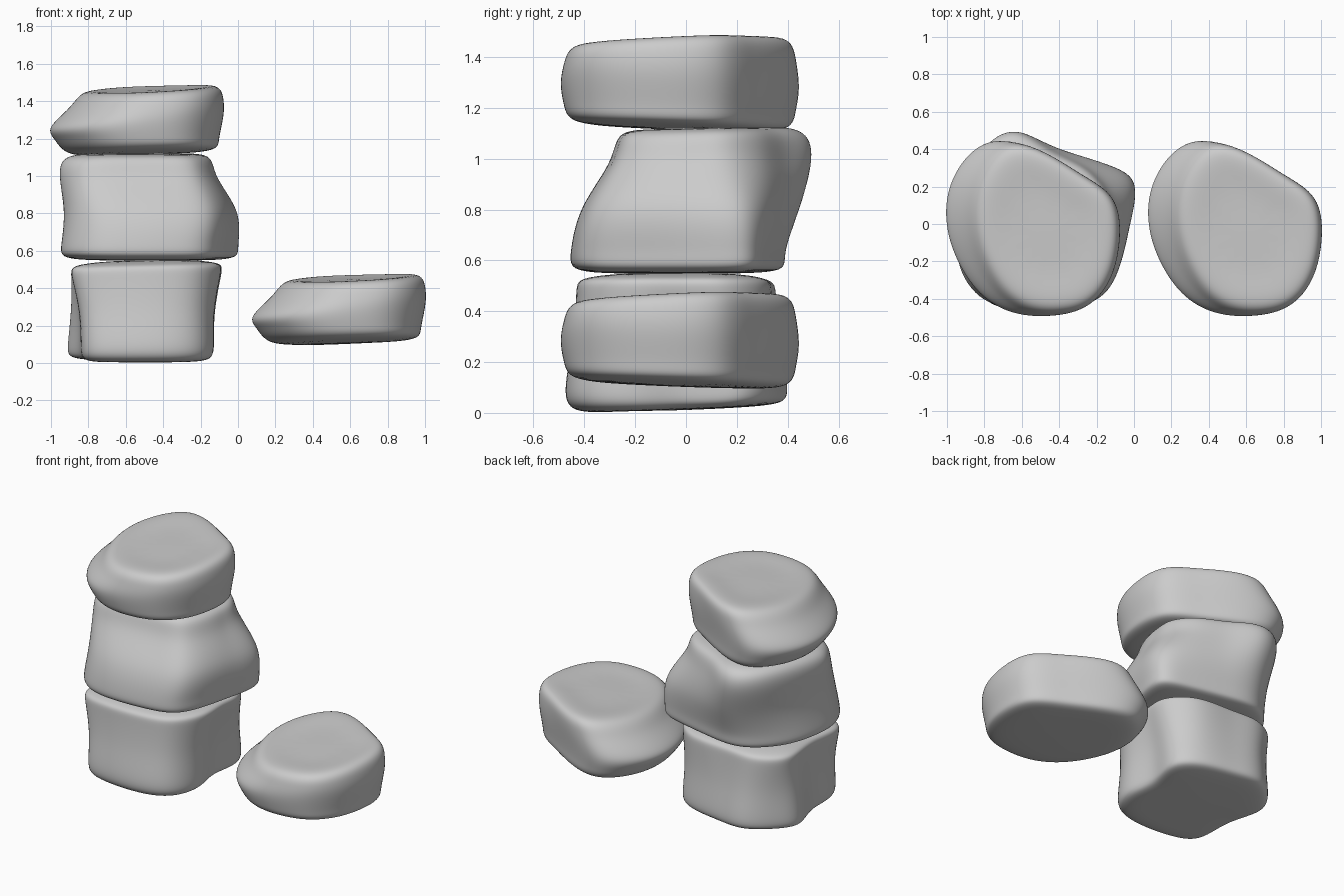
import bpy, bmesh
from mathutils import Vector

if "Cube" in bpy.data.objects:
    bpy.data.objects.remove(bpy.data.objects["Cube"])

stone_mat = bpy.data.materials.new("stone grey")
stone_mat.diffuse_color = (0.6, 0.6, 0.6, 1)
stone_mat.use_nodes = True
stone_mat.node_tree.nodes["Principled BSDF"].inputs["Base Color"].default_value = stone_mat.diffuse_color


def limit_point(v):
    """Where smooth subdivision will move a vertex."""
    n = len(v.link_edges)
    e = sum((k.other_vert(v).co for k in v.link_edges), Vector())
    f = Vector()
    for face in v.link_faces:
        if len(face.verts) == 4:
            near = {w for k in v.link_edges for w in k.verts}
            f += next((w.co for w in face.verts if w not in near), v.co)
        else:
            f += face.calc_center_median()
    return (n * n * v.co + 4 * e + f) / (n * (n + 5))


def stone(name, low, high, levels, bulge, offset=(0, 0, 0), fits=4):
    """Loft between two outlines; level = blend, z, sx, sy, dx, slope_x, slope_y."""
    rings = []
    for t, z, sx, sy, dx, kx, ky in levels:
        pts = [Vector(a).lerp(Vector(b), t) for a, b in zip(low, high)]
        cx = (min(p.x for p in pts) + max(p.x for p in pts)) / 2
        cy = (min(p.y for p in pts) + max(p.y for p in pts)) / 2
        rings.append([Vector((cx + dx + (p.x - cx) * sx, cy + (p.y - cy) * sy,
                              z + kx * (p.x - cx) + ky * (p.y - cy))) for p in pts])

    def cap(ring, dz):
        mid = sum(ring, Vector()) / len(ring)
        up = Vector((0, 0, dz))
        return mid + up, [mid.lerp(p, 0.6) + up * 0.8 for p in ring]

    bottom, inner_low = cap(rings[0], -bulge[0])
    top, inner_high = cap(rings[-1], bulge[1])
    rings = [inner_low] + rings + [inner_high]

    bm = bmesh.new()
    loops = [[bm.verts.new(p) for p in r] for r in rings]
    n = len(low)
    for a, b in zip(loops, loops[1:]):
        for i in range(n):
            j = (i + 1) % n
            bm.faces.new((a[i], a[j], b[j], b[i]))
    vb, vt = bm.verts.new(bottom), bm.verts.new(top)
    for i in range(n):
        j = (i + 1) % n
        bm.faces.new((loops[0][j], loops[0][i], vb))
        bm.faces.new((loops[-1][i], loops[-1][j], vt))
    bmesh.ops.recalc_face_normals(bm, faces=bm.faces)

    # Push the cage out so the smoothed surface meets the outlines
    goal = [v.co.copy() for v in bm.verts]
    for _ in range(fits):
        moved = [v.co + (g - limit_point(v)) for v, g in zip(bm.verts, goal)]
        for v, p in zip(bm.verts, moved):
            v.co = p

    mesh = bpy.data.meshes.new(name)
    bm.to_mesh(mesh)
    bm.free()
    mesh.materials.append(stone_mat)
    for p in mesh.polygons:
        p.use_smooth = True
    obj = bpy.data.objects.new(name, mesh)
    bpy.context.collection.objects.link(obj)
    obj.location = offset
    sub = obj.modifiers.new("smooth", "SUBSURF")
    sub.levels = sub.render_levels = 3
    return obj


# Blocky bottom stone
stone("bottom_stone",
      [(-.91, .12), (-.85, -.10), (-.83, -.34), (-.69, -.45), (-.40, -.47), (-.20, -.39), (-.13, -.20),
       (-.155, .00), (-.13, .20), (-.26, .33), (-.48, .38), (-.68, .39), (-.84, .27)],
      [(-.89, .12), (-.87, -.10), (-.88, -.31), (-.71, -.41), (-.40, -.43), (-.20, -.37), (-.10, -.20),
       (-.10, .00), (-.10, .16), (-.25, .31), (-.50, .34), (-.70, .35), (-.85, .26)],
      [(0, .025, .92, .90, 0, 0, .03), (0, .10, 1, 1, 0, 0, 0), (.4, .28, .98, .98, 0, 0, 0),
       (1, .46, 1, 1, 0, .02, 0), (1, .525, .94, .92, 0, .02, 0)], (.015, .025))

# Leaning middle stone
stone("middle_stone",
      [(-.93, .00), (-.93, -.22), (-.80, -.40), (-.58, -.45), (-.35, -.44), (-.17, -.38), (-.08, -.20),
       (-.03, .00), (-.005, .22), (-.16, .31), (-.42, .37), (-.66, .38), (-.85, .22)],
      [(-.95, .02), (-.93, -.15), (-.82, -.27), (-.60, -.29), (-.38, -.28), (-.22, -.24), (-.14, -.09),
       (-.12, .04), (-.13, .17), (-.25, .30), (-.44, .39), (-.63, .48), (-.83, .36)],
      [(0, .565, .94, .94, 0, 0, 0), (0, .64, 1, 1, 0, 0, 0), (.42, .81, 1.03, 1.06, .03, 0, 0),
       (1, .99, 1, 1.03, .005, 0, .02), (1, 1.10, .90, .91, 0, 0, .02)], (.02, .025))

# Flat capping stone, repeated beside the stack
slab = [(.08, .05), (.13, -.17), (.26, -.37), (.44, -.475), (.64, -.49), (.82, -.44), (.95, -.29),
        (1.0, -.07), (.96, .14), (.78, .27), (.56, .39), (.31, .44), (.13, .27)]
slab_levels = [(0, .125, .84, .88, .02, .02, -.03), (0, .19, .95, .97, 0, .01, -.02),
               (0, .28, 1, 1, 0, .06, 0), (0, .375, .89, .97, .05, .05, .03),
               (0, .45, .76, .87, .07, .04, .04)]
for name, offset in (("top_stone", (-1.08, 0, 1.01)), ("loose_stone", (0, 0, 0))):
    stone(name, slab, slab, slab_levels, (.02, -.002), offset, 3)
